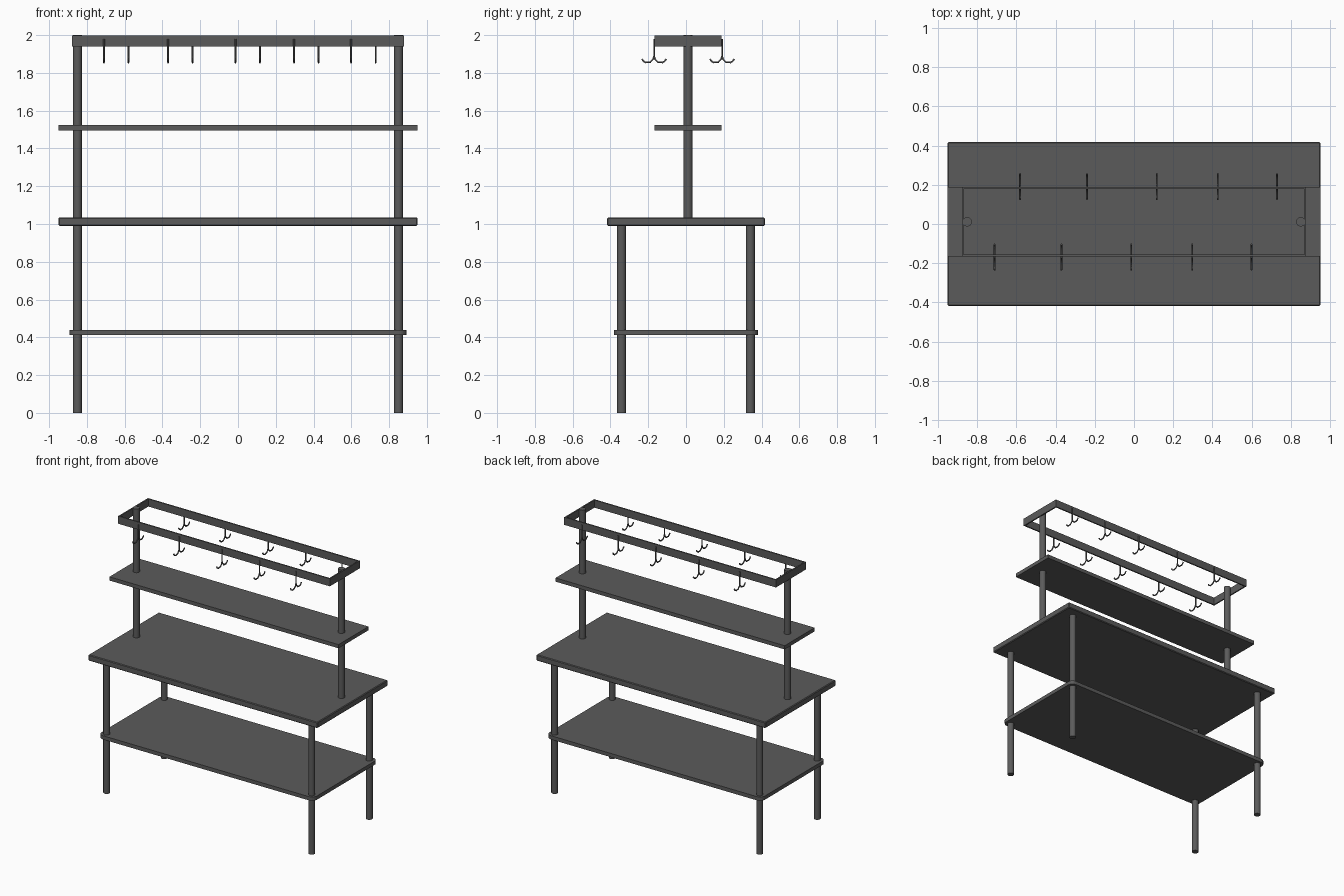
import bpy, bmesh, math
from mathutils import Vector

if "Cube" in bpy.data.objects:
    bpy.data.objects.remove(bpy.data.objects["Cube"])

steel = bpy.data.materials.new("dark_grey_steel")
steel.diffuse_color = (0.105, 0.105, 0.105, 1)
steel.use_nodes = True
steel.node_tree.nodes["Principled BSDF"].inputs["Base Color"].default_value = steel.diffuse_color
UY = 0.011  # y centre of the upper rack


def finish(name, bm):
    bmesh.ops.recalc_face_normals(bm, faces=bm.faces)
    me = bpy.data.meshes.new(name)
    bm.to_mesh(me)
    bm.free()
    me.materials.append(steel)
    ob = bpy.data.objects.new(name, me)
    bpy.context.collection.objects.link(ob)
    return ob


def smooth(ob):
    bpy.ops.object.select_all(action='DESELECT')
    ob.select_set(True)
    bpy.context.view_layer.objects.active = ob
    bpy.ops.object.shade_smooth_by_angle(angle=math.radians(35))


def box(name, x, y, z, bevel=0.0, corner=0.0):
    bm = bmesh.new()
    bmesh.ops.create_cube(bm, size=1)
    for v in bm.verts:
        v.co = Vector([r[0] + (c + 0.5) * (r[1] - r[0]) for c, r in zip(v.co, (x, y, z))])
    if corner:  # round the upright corners
        up = [e for e in bm.edges if abs(e.verts[0].co.z - e.verts[1].co.z) > 0.001]
        bmesh.ops.bevel(bm, geom=up, offset=corner, segments=5, profile=0.5, affect='EDGES')
    if bevel:
        bmesh.ops.bevel(bm, geom=bm.edges[:], offset=bevel, segments=1, profile=0.5, affect='EDGES')
    return finish(name, bm)


def post(name, x, y, z0, z1, r=0.0235):
    bm = bmesh.new()
    bmesh.ops.create_cone(bm, cap_ends=True, segments=24, radius1=r, radius2=r, depth=z1 - z0)
    bmesh.ops.translate(bm, verts=bm.verts, vec=(x, y, (z0 + z1) / 2))
    smooth(finish(name, bm))


# worktop and shelves
box("worktop", (-0.95, 0.95), (-0.417, 0.417), (0.99, 1.035), bevel=0.005)
box("lower_shelf", (-0.893, 0.893), (-0.381, 0.381), (0.412, 0.44), corner=0.04)
box("upper_shelf", (-0.95, 0.95), (UY - 0.177, UY + 0.177), (1.495, 1.523))

# legs and rack posts
for sx in (-1, 1):
    for sy in (-1, 1):
        post("leg", sx * 0.85, sy * 0.341, 0, 0.995)
    post("rack_post", sx * 0.85, UY, 1.03, 2.0)

# hanging frame: four flat bars
T, FX, FY, FZ = 0.01, 0.878, 0.177, (1.94, 1.997)
for s in (-1, 1):
    a, b = sorted((s * FY, s * (FY - T)))
    box("frame_long_bar", (-FX, FX), (UY + a, UY + b), FZ)
    a, b = sorted((s * FX, s * (FX - T)))
    box("frame_end_bar", (a, b), (UY - FY + T, UY + FY - T), FZ)


# double hooks: a stem and two upturned prongs swept from a round curve
def hook(name, x, y):
    cu = bpy.data.curves.new(name, 'CURVE')
    cu.dimensions = '3D'
    cu.bevel_depth = 0.005
    cu.bevel_resolution = 1
    cu.use_fill_caps = True
    prong = [(0, 1.89), (0.005, 1.873), (0.02, 1.857), (0.045, 1.855), (0.056, 1.862), (0.065, 1.874)]
    paths = [[(0, 1.98), (0, 1.875)]] + [[(s * p, z) for p, z in prong] for s in (-1, 1)]
    for path in paths:
        sp = cu.splines.new('POLY')
        sp.points.add(len(path) - 1)
        for pt, (dy, z) in zip(sp.points, path):
            pt.co = (x, y + dy, z, 1)
    cu.materials.append(steel)
    bpy.context.collection.objects.link(bpy.data.objects.new(name, cu))


for x in (-0.71, -0.37, -0.014, 0.297, 0.599):
    hook("front_hook", x, UY - FY - 0.003)
    hook("back_hook", x + 0.13, UY + FY + 0.003)
